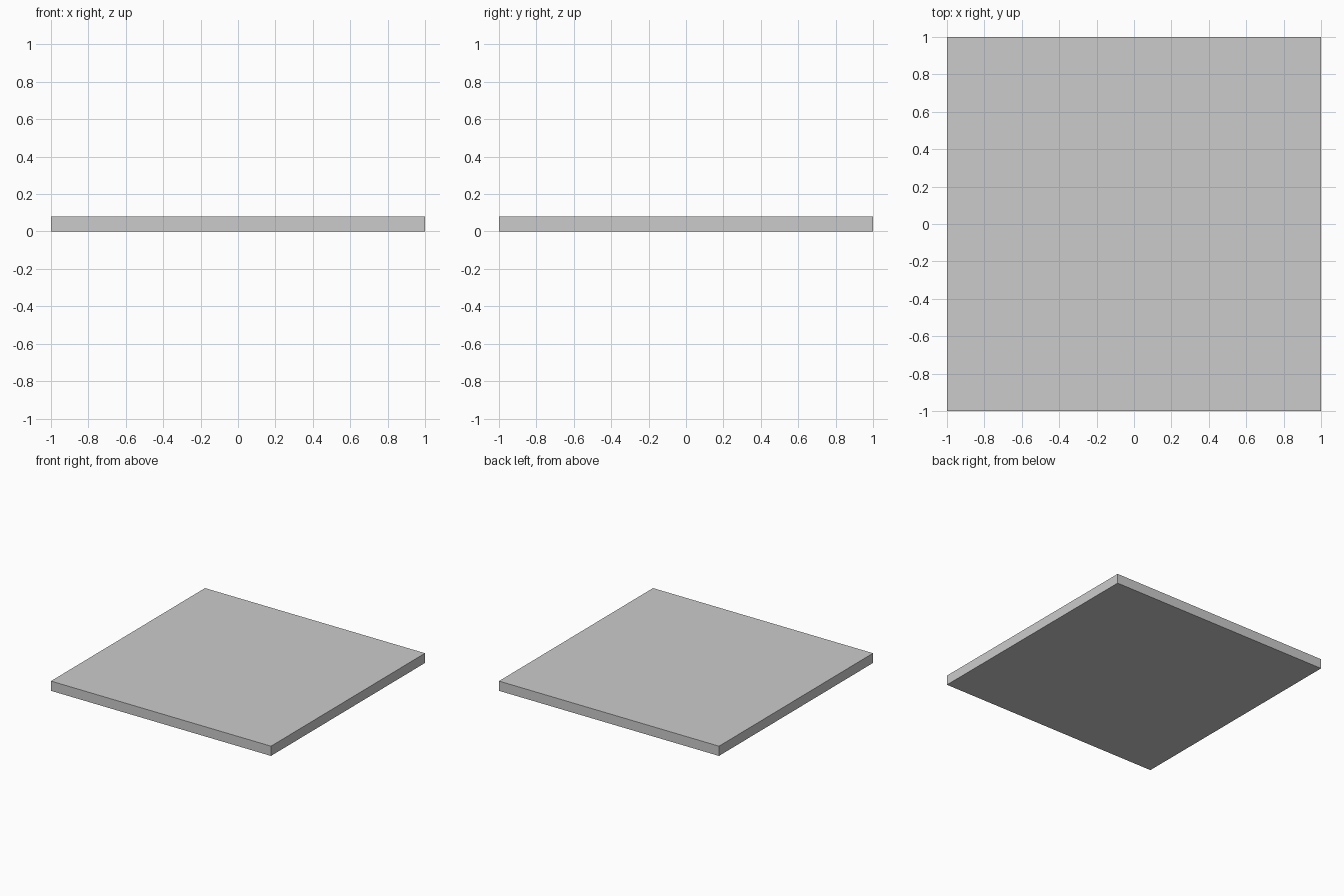
import bpy
import bmesh
from mathutils import Matrix

if "Cube" in bpy.data.objects:
    bpy.data.objects.remove(bpy.data.objects["Cube"])

SIZE, THICK, LAYERS = 2.0, 0.08, 4

# Flat square plate standing on z = 0
bm = bmesh.new()
bmesh.ops.create_cube(
    bm, size=1.0,
    matrix=Matrix.Translation((0, 0, THICK / 2)) @ Matrix.Diagonal((SIZE, SIZE, THICK, 1)))

# Flush horizontal layer divisions around the rim
for i in range(1, LAYERS):
    bmesh.ops.bisect_plane(
        bm, geom=bm.verts[:] + bm.edges[:] + bm.faces[:],
        plane_co=(0, 0, THICK * i / LAYERS), plane_no=(0, 0, 1))

mesh = bpy.data.meshes.new("square_plate")
bm.to_mesh(mesh)
bm.free()
plate = bpy.data.objects.new("square_plate", mesh)
bpy.context.collection.objects.link(plate)
